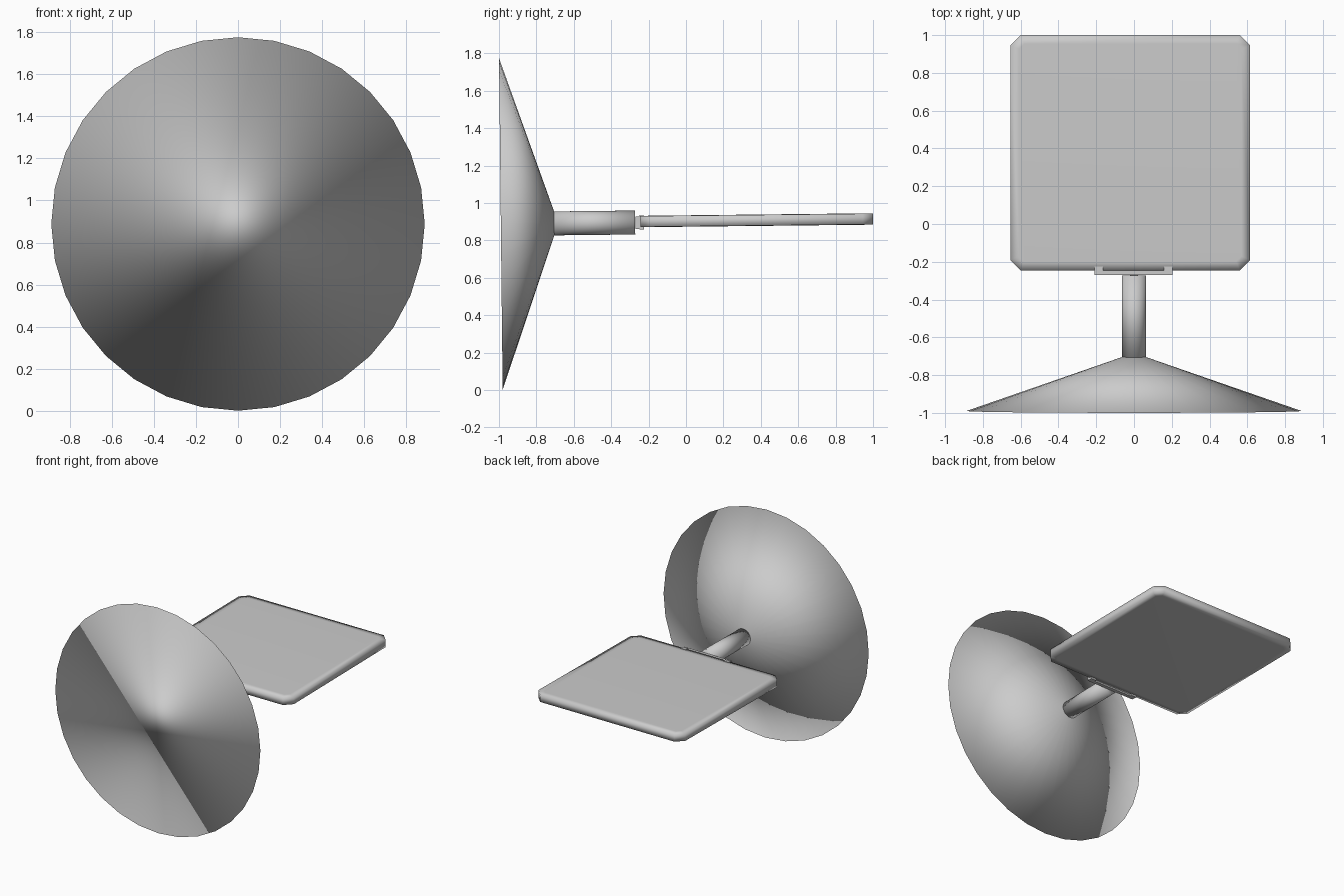
import bpy
import bmesh
from math import pi
from mathutils import Matrix, Vector

if "Cube" in bpy.data.objects:
    bpy.data.objects.remove(bpy.data.objects["Cube"])

grey = bpy.data.materials.new("plain_grey")
grey.use_nodes = True
colour = (0.6, 0.6, 0.6, 1)
grey.diffuse_color = colour
grey.node_tree.nodes["Principled BSDF"].inputs["Base Color"].default_value = colour

AXIS_Z = 0.899
# The whole assembly leans back very slightly
LEAN = Matrix.Translation((0, 0, AXIS_Z)) @ Matrix.Rotation(0.011, 4, "X")


def finish(name, bm, smooth=True):
    bmesh.ops.recalc_face_normals(bm, faces=bm.faces)
    bm.transform(LEAN)
    for face in bm.faces:
        face.smooth = smooth
    mesh = bpy.data.meshes.new(name)
    bm.to_mesh(mesh)
    bm.free()
    mesh.materials.append(grey)
    obj = bpy.data.objects.new(name, mesh)
    bpy.context.collection.objects.link(obj)
    return obj


def round_part(name, r_front, r_back, y_front, y_back):
    """Closed cone or cylinder along y, smooth across its caps."""
    bm = bmesh.new()
    place = Matrix.Translation((0, (y_front + y_back) / 2, 0)) @ Matrix.Rotation(-pi / 2, 4, "X")
    bmesh.ops.create_cone(bm, cap_ends=True, segments=32, radius1=r_front,
                          radius2=r_back, depth=y_back - y_front, matrix=place)
    return finish(name, bm)


def box(name, low, high):
    low, high = Vector(low), Vector(high)
    bm = bmesh.new()
    bmesh.ops.create_cube(bm, size=1, matrix=Matrix.Translation((low + high) / 2)
                          @ Matrix.Diagonal((*(high - low), 1)))
    return finish(name, bm, smooth=False)


# Wide cone and the arm behind it
round_part("dish", 0.887, 0.065, -0.99, -0.705)
round_part("arm", 0.064, 0.064, -0.71, -0.272)

# Flat panel: clipped corners and softly shaded borders
bm = bmesh.new()
bmesh.ops.create_cube(bm, size=1, matrix=Matrix.Translation((-0.02, 0.378, 0.005))
                      @ Matrix.Diagonal((1.27, 1.245, 0.057, 1)))
uprights = [e for e in bm.edges if abs(e.verts[0].co.z - e.verts[1].co.z) > 0.01]
bmesh.ops.bevel(bm, geom=uprights, offset=0.055, segments=1, affect="EDGES")
bm.normal_update()
faces = [f for f in bm.faces if abs(f.normal.z) > 0.9]
bmesh.ops.inset_individual(bm, faces=faces, thickness=0.05, depth=0.002)
finish("panel", bm)

# Hinge bar with a tab at each end
box("hinge_bar", (-0.21, -0.27, -0.035), (0.205, -0.243, 0.032))
for side, x in (("right", -0.21), ("left", 0.16)):
    box("hinge_tab_" + side, (x, -0.25, -0.038), (x + 0.045, -0.225, 0.038))
